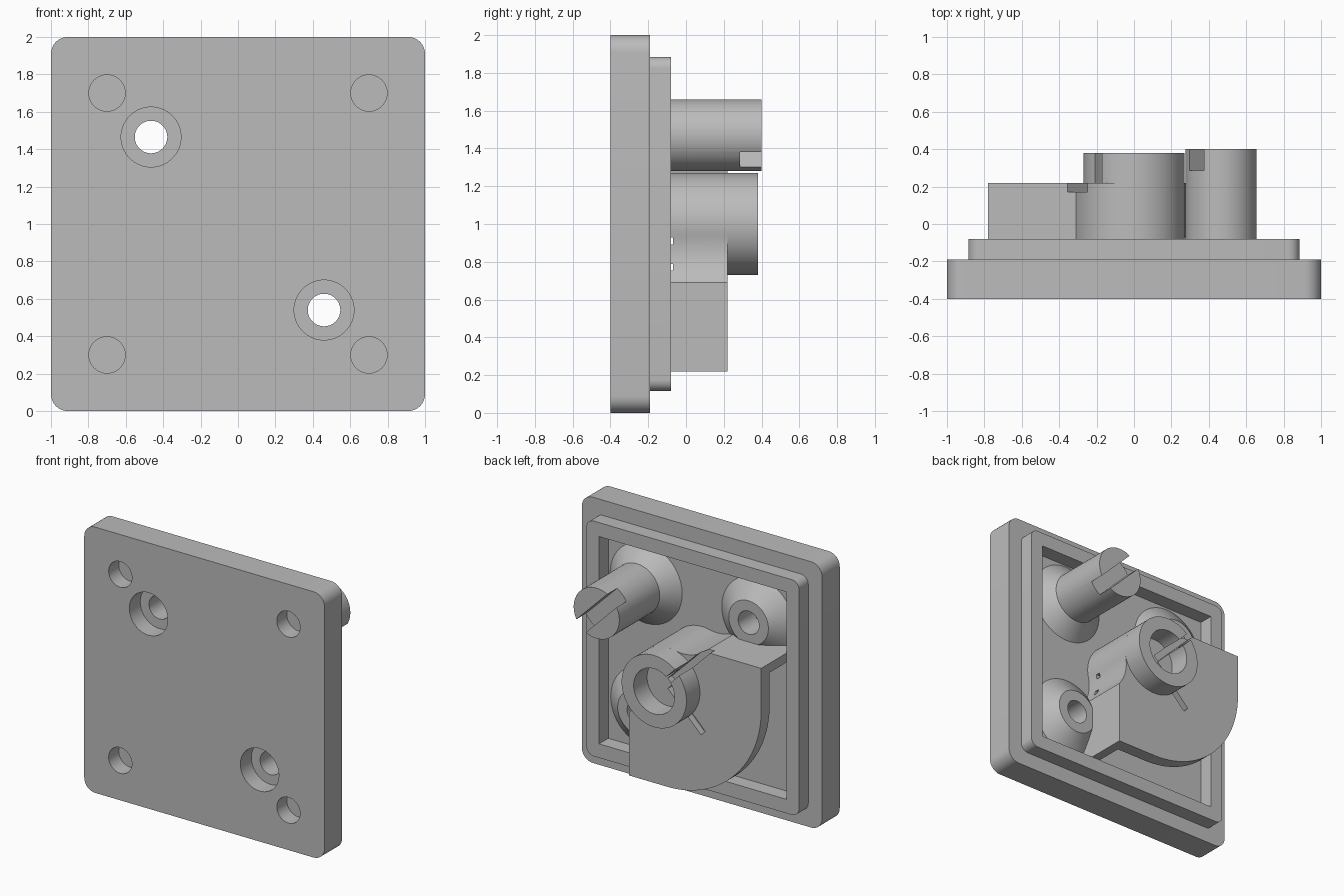
import bpy, bmesh
from math import sin, cos, acos, atan2, hypot, radians, pi, sqrt

if "Cube" in bpy.data.objects:
    bpy.data.objects.remove(bpy.data.objects["Cube"])

grey = bpy.data.materials.new("plain_grey")
grey.use_nodes = True
grey.diffuse_color = (0.5, 0.5, 0.5, 1)
grey.node_tree.nodes["Principled BSDF"].inputs["Base Color"].default_value = (0.5, 0.5, 0.5, 1)

MID = 1.0                      # height of the plate centre
FLOOR, RIM = -0.19, -0.08      # back of the plate, back of the rim


def loft(name, ring0, ring1, y0, y1):
    """Solid between two matching (x, z) outlines at depths y0 and y1."""
    bm = bmesh.new()
    a = [bm.verts.new((x, y0, z)) for x, z in ring0]
    b = [bm.verts.new((x, y1, z)) for x, z in ring1]
    bm.faces.new(a)
    bm.faces.new(b)
    n = len(a)
    for i in range(n):
        j = (i + 1) % n
        bm.faces.new((a[i], a[j], b[j], b[i]))
    bmesh.ops.recalc_face_normals(bm, faces=bm.faces)
    mesh = bpy.data.meshes.new(name)
    bm.to_mesh(mesh)
    bm.free()
    mesh.materials.append(grey)
    ob = bpy.data.objects.new(name, mesh)
    bpy.context.collection.objects.link(ob)
    return ob


def prism(name, pts, y0, y1):
    return loft(name, pts, pts, y0, y1)


def arc(cx, cz, r, a0, a1, n):
    return [(cx + r * cos(a0 + (a1 - a0) * i / n), cz + r * sin(a0 + (a1 - a0) * i / n))
            for i in range(n + 1)]


def circle(cx, cz, r, n=64):
    return arc(cx, cz, r, 0, 2 * pi, n)[:-1]


def rounded_square(h, r):
    pts = []
    for k, (sx, sz) in enumerate(((1, 1), (-1, 1), (-1, -1), (1, -1))):
        pts += arc(sx * (h - r), MID + sz * (h - r), r, k * pi / 2, (k + 1) * pi / 2, 8)
    return pts


def square(h):
    return [(h, MID - h), (h, MID + h), (-h, MID + h), (-h, MID - h)]


def bar(cx, cz, angle, r0, r1, w):
    """Rectangle reaching from r0 to r1 along an angle, w wide."""
    c, s = cos(angle), sin(angle)
    return [(cx + c * r - s * t, cz + s * r + c * t)
            for r, t in ((r0, -w / 2), (r1, -w / 2), (r1, w / 2), (r0, w / 2))]


def cut(ob, *cutters):
    for c in cutters:
        c.hide_render = True
        mod = ob.modifiers.new("cut", 'BOOLEAN')
        mod.operation, mod.solver, mod.object = 'DIFFERENCE', 'EXACT', c
        bpy.context.view_layer.objects.active = ob
        bpy.ops.object.modifier_apply(modifier=mod.name)
        bpy.data.objects.remove(c)


def hole(pts, y0, y1):
    return prism("cutter", pts, y0, y1)


# Base plate with corner sockets and counterbored screw holes
screws = {"upper": (-0.465, 1.465), "lower": (0.46, 0.54)}
plate = prism("base_plate", rounded_square(1, 0.09), -0.4, FLOOR)
for sx in (-0.7, 0.7):
    for sz in (-0.7, 0.7):
        cut(plate, hole(circle(sx, MID + sz, 0.097), -0.5, -0.28))
for x, z in screws.values():
    cut(plate, hole(circle(x, z, 0.16), -0.5, -0.27), hole(circle(x, z, 0.087), -0.5, 0))

# Raised rim around the recessed floor
rim = prism("raised_rim", rounded_square(0.885, 0.06), FLOOR, RIM)
cut(rim, hole(square(0.78), -0.3, 0))

# Conical screw bosses
for name, (x, z) in screws.items():
    boss = loft(name + "_screw_boss", circle(x, z, 0.3), circle(x, z, 0.165), FLOOR, RIM)
    cut(boss, hole(circle(x, z, 0.087), -0.3, 0))

# Slotted post on its conical foot
PX, PZ = 0.465, 1.47
loft("post_foot", circle(PX, PZ, 0.3), circle(PX, PZ, 0.19), FLOOR, RIM)
post = prism("slotted_post", circle(PX, PZ, 0.19), FLOOR, 0.4)
cut(post, hole(bar(PX, PZ, radians(135), -0.3, 0.3, 0.11), 0.285, 0.5))


# Housing wall outline: round nose, hollow blends, two straight walls
def wall_outline(t, end):
    """Wall line set in by t, with the straight walls running out to end."""
    fx, fz = 0.553, -0.125
    rho = hypot(fx, fz) - 0.27 + t
    a_nose = atan2(fz, fx)
    a_wall = pi + acos((fx - 0.32 + t) / rho)
    half = [(0.32 - t, -end)] + arc(fx, fz, rho, a_wall, pi + a_nose, 10)
    half += arc(0, 0, 0.27 - t, a_nose, pi / 4, 14)[1:]
    return half + [(z, x) for x, z in reversed(half[:-1])]


def lift(pts):
    return [(x, z + MID) for x, z in pts]


# Housing: cover plate carried by walls on two sides, open on the others
outer = wall_outline(0, 0.78) + arc(0, 0, 0.78, pi, 1.5 * pi, 32)
inner = wall_outline(0.07, 1) + [(-1, -1)]
housing = prism("housing", lift(outer), FLOOR, 0.22)
cut(housing, hole(lift(inner), -0.3, 0.12))
for angle, reach in ((135, 0.6), (225, 0.42)):
    cut(housing, hole(bar(0, MID, radians(angle), 0.03, reach, 0.05), 0.17, 0.3))
for z in (0.77, 0.91):
    cut(housing, hole(bar(0, z, 0, 0.15, 0.45, 0.035), -0.105, -0.07))

# Collar with a slot through one side
collar = prism("collar", circle(0, MID, 0.27), 0.22, 0.38)
cut(collar, hole(circle(0, MID, 0.17), 0.1, 0.5),
    hole(bar(0, MID, radians(135), 0.03, 0.6, 0.05), 0.1, 0.5))

# Smooth round walls, keep edges sharp
for ob in list(bpy.context.collection.objects):
    if ob.type == 'MESH' and grey.name in ob.data.materials:
        bpy.ops.object.select_all(action='DESELECT')
        ob.select_set(True)
        bpy.context.view_layer.objects.active = ob
        bpy.ops.object.shade_smooth_by_angle(angle=radians(30))
